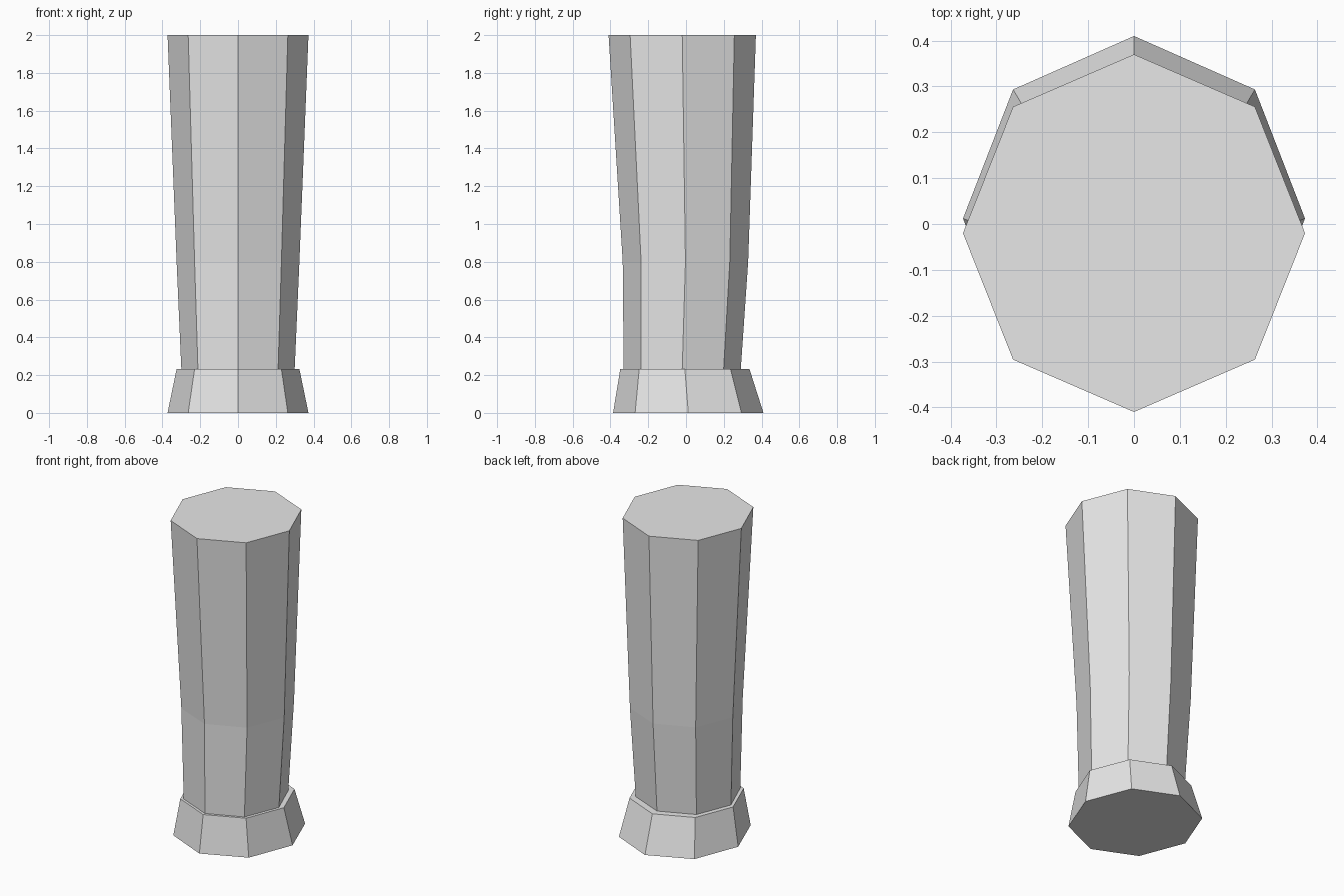
import bpy
import bmesh
from math import cos, sin, tau

cube = bpy.data.objects.get("Cube")
if cube:
    bpy.data.objects.remove(cube, do_unlink=True)

SIDES = 8

# Single plain grey
grey = bpy.data.materials.new("light_grey")
grey.use_nodes = True
colour = (0.8, 0.8, 0.8, 1.0)
grey.diffuse_color = colour
grey.node_tree.nodes["Principled BSDF"].inputs["Base Color"].default_value = colour


def loft(name, rings):
    """Closed octagonal tube through rings of (z, y centre, x radius, y radius)."""
    bm = bmesh.new()
    loops = []
    for z, cy, rx, ry in rings:
        angles = [tau * i / SIDES for i in range(SIDES)]
        loops.append([bm.verts.new((rx * cos(a), cy + ry * sin(a), z)) for a in angles])
    for low, high in zip(loops, loops[1:]):
        for i in range(SIDES):
            j = (i + 1) % SIDES
            bm.faces.new((low[i], low[j], high[j], high[i]))
    bm.faces.new(loops[0][::-1])
    bm.faces.new(loops[-1])
    bmesh.ops.recalc_face_normals(bm, faces=bm.faces)
    mesh = bpy.data.meshes.new(name)
    bm.to_mesh(mesh)
    bm.free()
    mesh.materials.append(grey)
    obj = bpy.data.objects.new(name, mesh)
    bpy.context.collection.objects.link(obj)
    return obj


# Flared cuff at the base
loft("flared_cuff", [
    (0.0, 0.012, 0.373, 0.398),
    (0.232, -0.006, 0.325, 0.342),
])

# Slightly bent shaft widening to the top
loft("shaft", [
    (0.232, -0.02, 0.30, 0.31),
    (0.80, -0.003, 0.325, 0.332),
    (2.0, -0.02, 0.373, 0.39),
])
